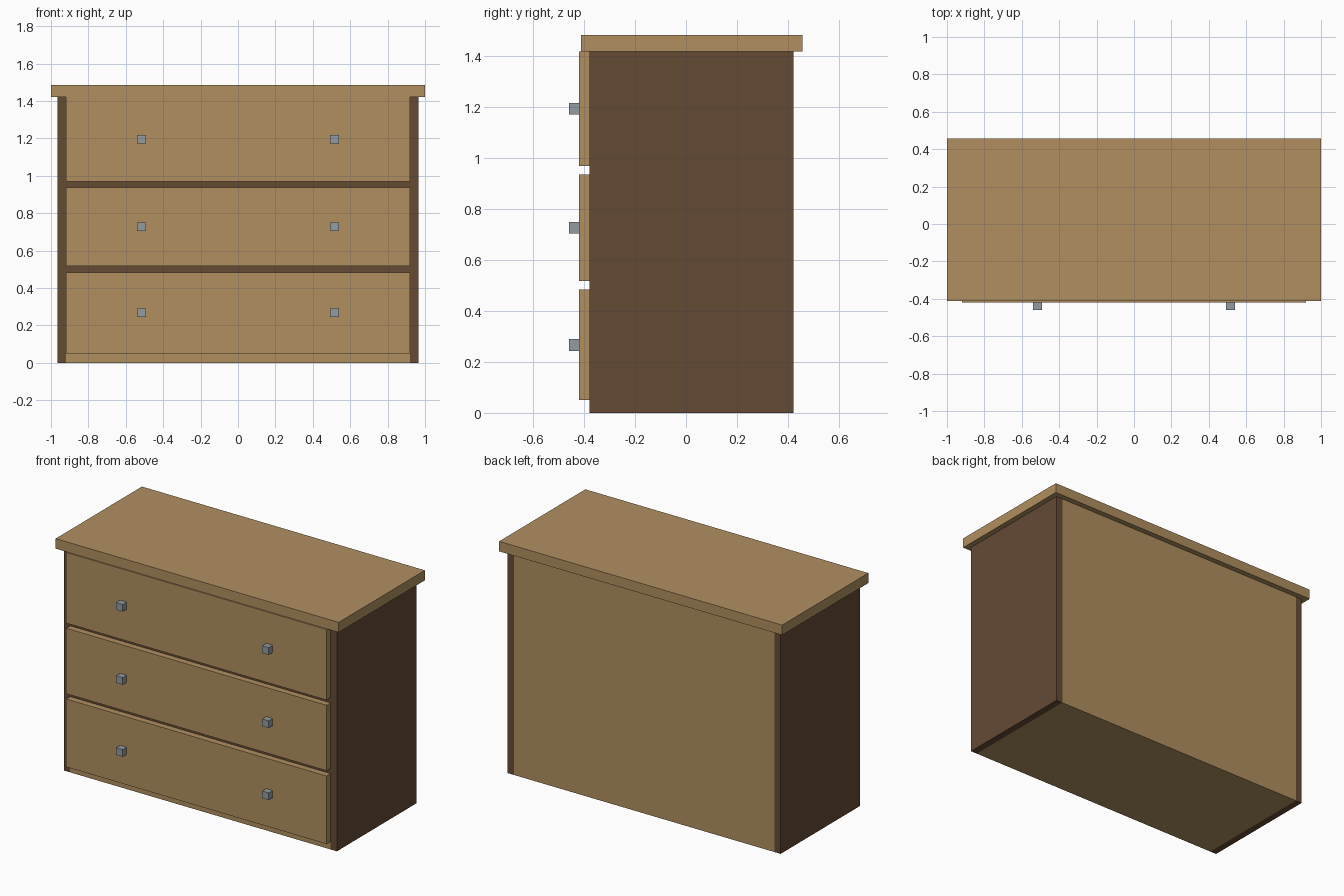
import bpy

if "Cube" in bpy.data.objects:
    bpy.data.objects.remove(bpy.data.objects["Cube"])


def material(name, rgb):
    m = bpy.data.materials.new(name)
    m.diffuse_color = (*rgb, 1.0)
    m.use_nodes = True
    m.node_tree.nodes["Principled BSDF"].inputs["Base Color"].default_value = m.diffuse_color
    return m


oak = material("light_oak", (0.434, 0.275, 0.117))
walnut = material("dark_walnut", (0.130, 0.069, 0.036))
steel = material("grey_metal", (0.287, 0.332, 0.366))


def box(name, x, y, z, mat):
    """Axis-aligned box from (min, max) ranges."""
    bpy.ops.mesh.primitive_cube_add(size=1)
    ob = bpy.context.object
    ob.name = name
    ob.location = [(a + b) / 2 for a, b in (x, y, z)]
    ob.scale = [b - a for a, b in (x, y, z)]
    bpy.ops.object.transform_apply(location=False, rotation=False, scale=True)
    ob.data.materials.append(mat)
    return ob


INNER, OUTER = 0.92, 0.965      # side panel faces
FRONT, BACK = -0.38, 0.423      # carcass depth
HEIGHT = 1.42

# Carcass: top, sides, base and back
box("top_board", (-1, 1), (-0.412, 0.458), (HEIGHT, 1.484), oak)
for s, label in ((-1, "left"), (1, "right")):
    box(f"{label}_side", sorted((s * INNER, s * OUTER)), (FRONT, BACK), (0, HEIGHT), walnut)
box("base_board", (-INNER, INNER), (FRONT, BACK), (0, 0.05), oak)
box("back_panel", (-INNER, INNER), (BACK - 0.04, BACK), (0.05, HEIGHT), oak)

# Drawer fronts, each with two knobs
drawers = [(0.05, 0.484), (0.518, 0.936), (0.969, HEIGHT)]
for i, (z0, z1) in enumerate(drawers, 1):
    box(f"drawer_front_{i}", (-INNER, INNER), (-0.42, FRONT), (z0, z1), oak)
    zc = (z0 + z1) / 2
    for s, label in ((-1, "left"), (1, "right")):
        xc = s * 0.516
        box(f"{label}_knob_{i}", (xc - 0.023, xc + 0.023), (-0.46, -0.42),
            (zc - 0.023, zc + 0.023), steel)

# Dividers filling the gaps between drawers
for i in range(2):
    box(f"divider_{i + 1}", (-INNER, INNER), (FRONT, BACK - 0.04),
        (drawers[i][1], drawers[i + 1][0]), walnut)
